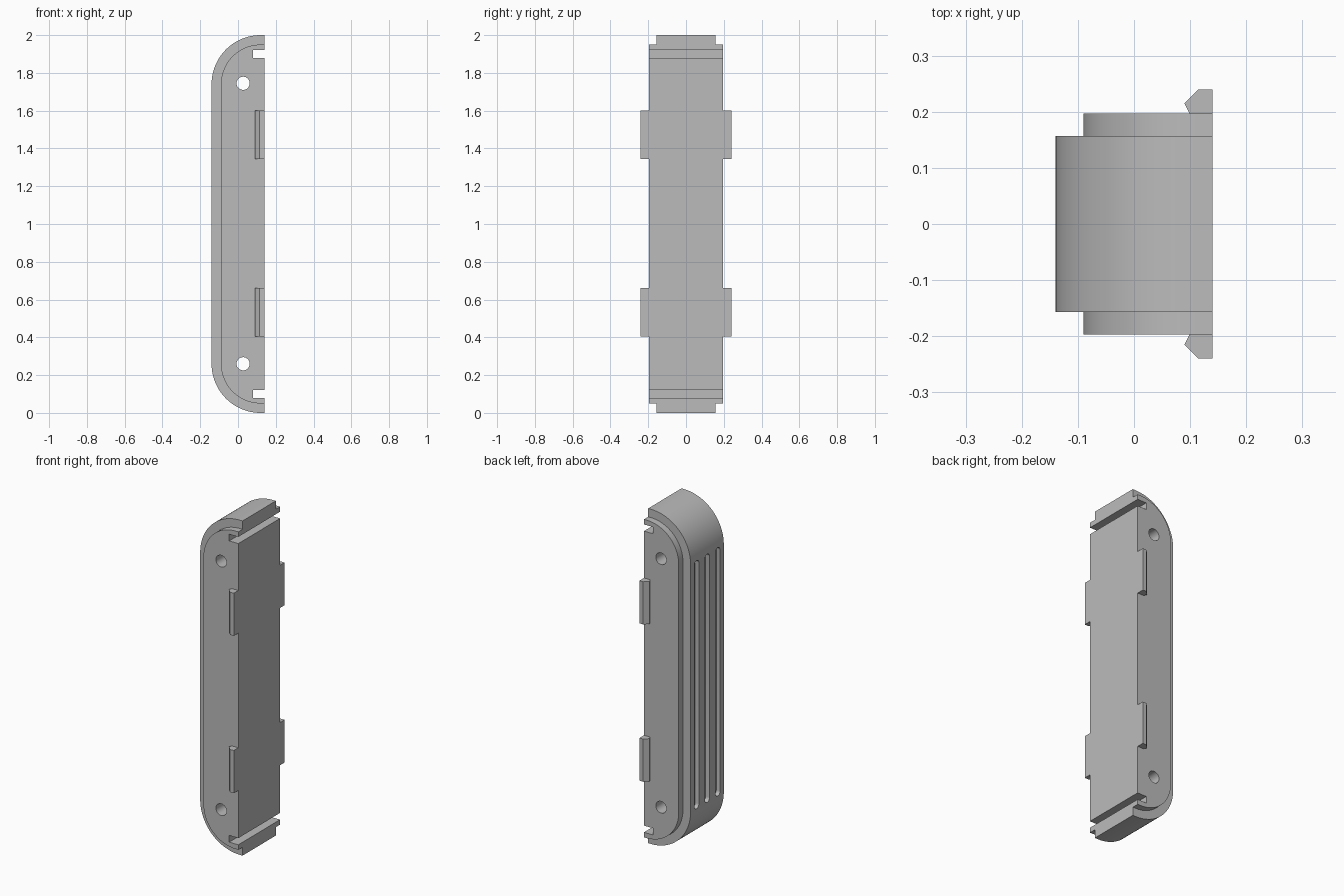
import bpy, bmesh, math

if "Cube" in bpy.data.objects:
    bpy.data.objects.remove(bpy.data.objects["Cube"])

gray = bpy.data.materials.new("plain gray")
gray.diffuse_color = (0.5, 0.5, 0.5, 1)
gray.use_nodes = True
gray.node_tree.nodes["Principled BSDF"].inputs["Base Color"].default_value = gray.diffuse_color

BACK, CX, CZ = 0.14, 0.12, 1.74   # flat face x, end arc centre


def prism(name, pts, axis, lo, hi):
    """Extrude a 2D profile along y (points are x, z) or z (points are x, y)."""
    bm = bmesh.new()
    place = (lambda a, b, c: (a, c, b)) if axis == "y" else (lambda a, b, c: (a, b, c))
    base = bm.faces.new([bm.verts.new(place(a, b, lo)) for a, b in pts])
    top = bmesh.ops.extrude_face_region(bm, geom=[base])["geom"]
    shift = (0, hi - lo, 0) if axis == "y" else (0, 0, hi - lo)
    bmesh.ops.translate(bm, vec=shift, verts=[v for v in top if isinstance(v, bmesh.types.BMVert)])
    bmesh.ops.recalc_face_normals(bm, faces=bm.faces)
    me = bpy.data.meshes.new(name)
    bm.to_mesh(me)
    bm.free()
    me.materials.append(gray)
    ob = bpy.data.objects.new(name, me)
    bpy.context.collection.objects.link(ob)
    return ob


def body_profile(r):
    """Half-stadium with a groove near each end of the flat face."""
    arc = [(CX - r * math.sin(t), CZ + r * math.cos(t))
           for t in (i * math.pi / 48 for i in range(25))]
    upper = [(0.08, 1.88), (0.08, 1.92), (BACK, 1.92), (BACK, CZ + r)]
    upper = [(BACK, 1.88)] + upper + arc
    return upper + [(x, 2 - z) for x, z in reversed(upper)]


def boolean(target, other, operation):
    m = target.modifiers.new(operation.lower(), "BOOLEAN")
    m.operation, m.solver, m.object = operation, "EXACT", other
    bpy.context.view_layer.objects.active = target
    bpy.ops.object.modifier_apply(modifier=m.name)
    bpy.data.objects.remove(other)


# Wide outer shell joined with the narrower, deeper core
body = prism("body", body_profile(0.26), "y", -0.157, 0.157)
boolean(body, prism("core", body_profile(0.21), "y", -0.197, 0.197), "UNION")

# Pin holes through both sides
for z in (0.26, 1.745):
    ring = [(0.027 + 0.035 * math.cos(i * math.pi / 16), z + 0.035 * math.sin(i * math.pi / 16))
            for i in range(32)]
    boolean(body, prism("hole_cutter", ring, "y", -0.4, 0.4), "DIFFERENCE")

# Three round-ended grip grooves in the curved side
for y in (-0.1, 0, 0.1):
    w = 0.022
    ends = [(y + w * math.cos(i * math.pi / 10), (1.72 if i <= 10 else 0.28) + w * math.sin(i * math.pi / 10))
            for i in list(range(11)) + list(range(10, 21))]
    # second half circle starts at the lower end
    ends[11] = (y - w, 0.28)
    slot = prism("groove_cutter", ends, "z", -0.2, -0.115)
    for v in slot.data.vertices:
        a, b, c = v.co
        v.co = (c, a, b)
    boolean(body, slot, "DIFFERENCE")

# Snap clips on both sides of the flat face
clip = [(0.14, 0.19), (0.14, 0.24), (0.115, 0.24), (0.09, 0.215), (0.099, 0.197), (0.099, 0.19)]
for side, s in (("back", 1), ("front", -1)):
    for level, z in (("lower", 0.405), ("upper", 1.345)):
        prism(f"clip_{side}_{level}", [(x, s * y) for x, y in clip], "z", z, z + 0.255)

# Smooth the arcs and keep the edges crisp
bpy.ops.object.select_all(action="DESELECT")
body.select_set(True)
bpy.context.view_layer.objects.active = body
bpy.ops.object.shade_smooth_by_angle(angle=math.radians(30))
